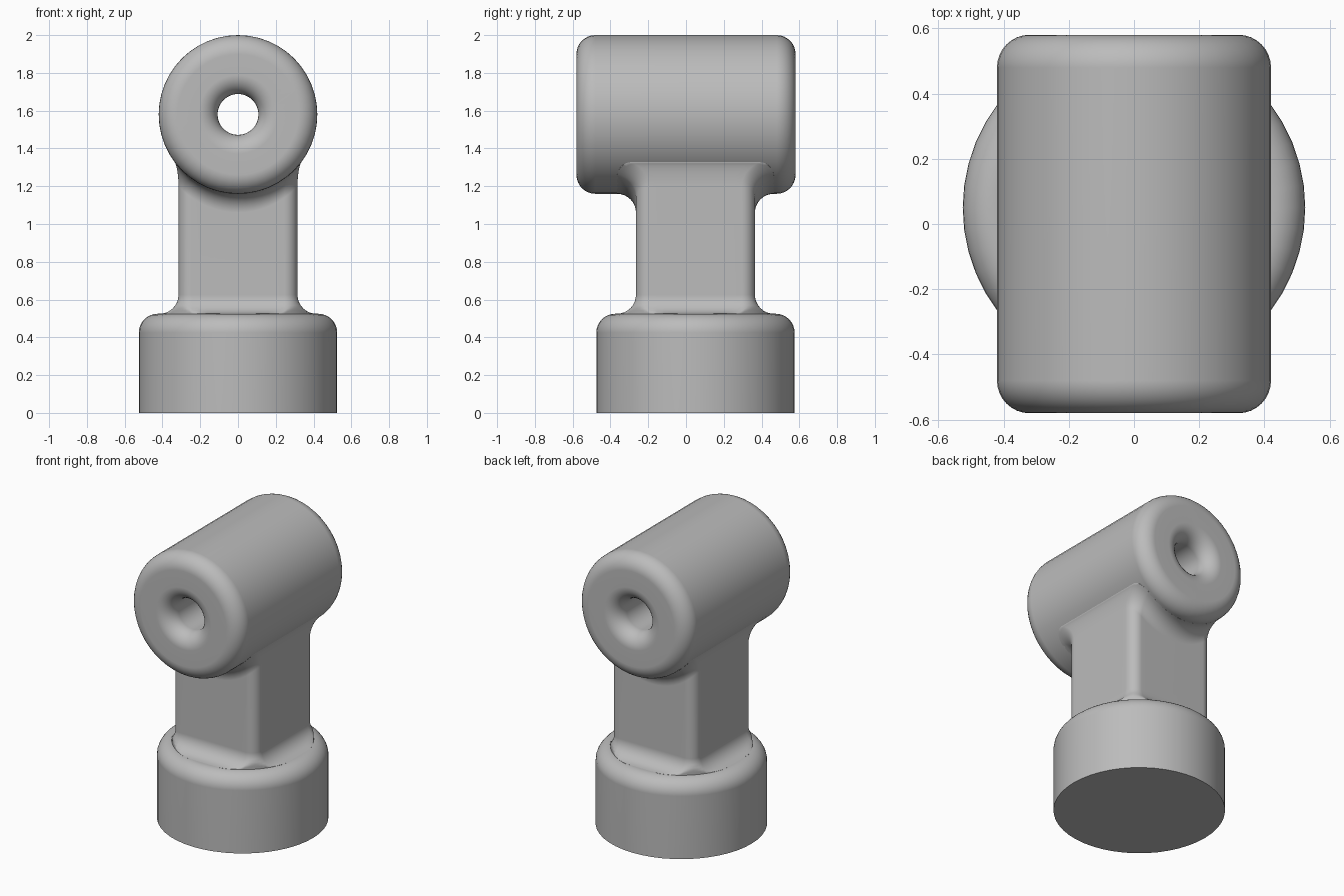
import bpy, bmesh
from math import sin, cos, pi, sqrt, hypot

if "Cube" in bpy.data.objects:
    bpy.data.objects.remove(bpy.data.objects["Cube"])

SEGS, STEPS = 48, 8
CY = 0.05                       # base and post sit slightly to the back
BASE_R, BASE_TOP = 0.525, 0.525
HEAD_R, HEAD_Z, HEAD_END = 0.42, 1.58, 0.58
HOLE_R, ROUND = 0.108, 0.1
POST_HALF, POST_EDGE = 0.315, 0.07

grey = bpy.data.materials.new("grey")
grey.use_nodes = True
colour = (0.5, 0.5, 0.5, 1)
grey.diffuse_color = colour
grey.node_tree.nodes["Principled BSDF"].inputs["Base Color"].default_value = colour


def loft(name, rings, cap_start=False, cap_end=False, loop=False):
    """Skin a list of equal-length point rings into a smooth object."""
    bm = bmesh.new()
    rows = [[bm.verts.new(p) for p in ring] for ring in rings]
    pairs = list(zip(rows, rows[1:])) + ([(rows[-1], rows[0])] if loop else [])
    for a, b in pairs:
        for i in range(len(a)):
            j = (i + 1) % len(a)
            bm.faces.new((a[i], a[j], b[j], b[i]))
    if cap_start:
        bm.faces.new(rows[0])
    if cap_end:
        bm.faces.new(rows[-1])
    bmesh.ops.recalc_face_normals(bm, faces=bm.faces)
    mesh = bpy.data.meshes.new(name)
    bm.to_mesh(mesh)
    bm.free()
    mesh.materials.append(grey)
    obj = bpy.data.objects.new(name, mesh)
    bpy.context.collection.objects.link(obj)
    bpy.ops.object.select_all(action='DESELECT')
    obj.select_set(True)
    bpy.context.view_layer.objects.active = obj
    bpy.ops.object.shade_smooth_by_angle(angle=0.7)
    normals = obj.modifiers.new("weighted_normals", 'WEIGHTED_NORMAL')
    normals.keep_sharp = True
    return obj


def arc(cx, cy, r, start, end):
    angles = [start + (end - start) * i / STEPS for i in range(STEPS + 1)]
    return [(cx + r * cos(a), cy + r * sin(a)) for a in angles]


def circle(r):
    return [(r * cos(2 * pi * i / SEGS), r * sin(2 * pi * i / SEGS)) for i in range(SEGS)]


def rounded_rect(hx, hy, r):
    """Outline with rounded corners and subdivided straight sides."""
    pts = []
    for q, (sx, sy) in enumerate(((1, 1), (-1, 1), (-1, -1), (1, -1))):
        pts += arc(sx * (hx - r), sy * (hy - r), r, q * pi / 2, (q + 1) * pi / 2)
        nx, ny = -sy, sx        # next corner, a quarter turn on
        end = (nx * (hx - r) + r * cos((q + 1) * pi / 2),
               ny * (hy - r) + r * sin((q + 1) * pi / 2))
        x0, y0 = pts[-1]
        pts += [(x0 + (end[0] - x0) * k / 12, y0 + (end[1] - y0) * k / 12) for k in range(1, 12)]
    return pts


# Round base with a rolled top edge
profile = [(BASE_R, 0)] + arc(BASE_R - ROUND, BASE_TOP - ROUND, ROUND, 0, pi / 2)
loft("base", [[(x, y + CY, z) for x, y in circle(r)] for r, z in profile],
     cap_start=True, cap_end=True)

# Horizontal barrel with rounded ends and a flared through hole
back = arc(HEAD_R - ROUND, HEAD_END - ROUND, ROUND, 0, pi / 2)
back += arc(HOLE_R + ROUND, HEAD_END - ROUND, ROUND, pi / 2, pi)
profile = back + [(r, -y) for r, y in reversed(back)]
loft("head_barrel", [[(x, y, z + HEAD_Z) for x, z in circle(r)] for r, y in profile], loop=True)


# Square post, filleted into the base below and the barrel above
def foot_ring(grow, z):
    limit = BASE_R - ROUND + 0.01
    ring = []
    for x, y in rounded_rect(POST_HALF + grow, POST_HALF + grow, POST_EDGE + grow):
        k = min(1, limit / hypot(x, y))
        ring.append((x * k, y * k + CY, z))
    return ring


def neck_ring(grow, rise):
    outline = rounded_rect(POST_HALF + grow * 0.2, POST_HALF + grow, POST_EDGE)
    return [(x, y + CY, HEAD_Z - sqrt(HEAD_R ** 2 - x * x) + rise) for x, y in outline]


fillet = [(ROUND * (1 - cos(a)), ROUND * (1 - sin(a)))
          for a in (pi / 2 * i / STEPS for i in range(STEPS + 1))]
rings = [foot_ring(ROUND, BASE_TOP - 0.02)]
rings += [foot_ring(g, BASE_TOP + d) for g, d in reversed(fillet)]
rings += [neck_ring(g, -d) for g, d in fillet]
rings.append(neck_ring(ROUND, 0.02))
loft("post", rings)
